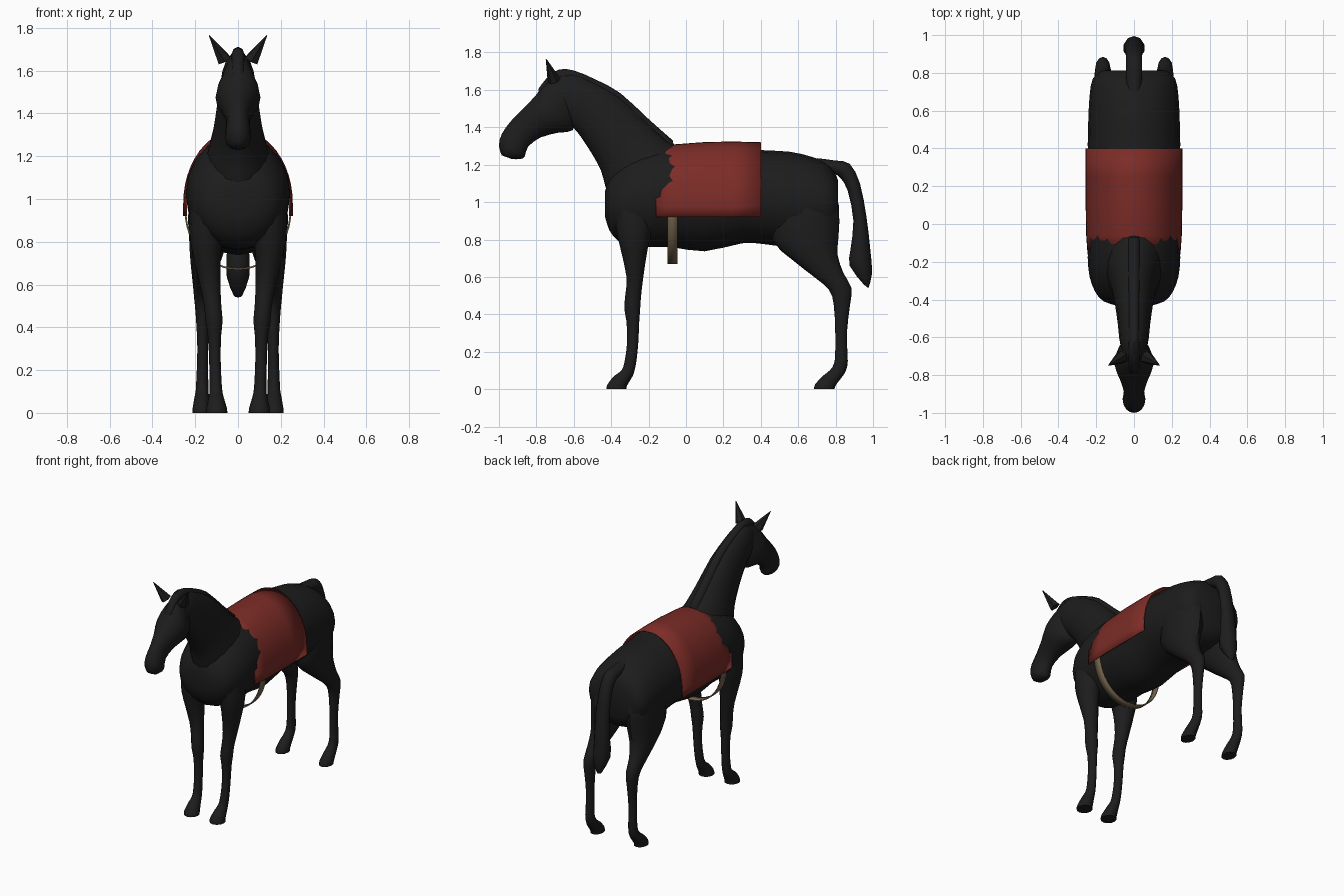
import bpy, bmesh, math
from mathutils import Vector


def material(name, rgb):
    m = bpy.data.materials.new(name)
    m.diffuse_color = (*rgb, 1)
    return m


COAT = material("black_coat", (0.012, 0.012, 0.012))
RED = material("red_cloth", (0.2, 0.025, 0.02))
TAN = material("tan_strap", (0.16, 0.12, 0.07))


def finish(name, bm, mat):
    bmesh.ops.recalc_face_normals(bm, faces=bm.faces)
    me = bpy.data.meshes.new(name)
    bm.to_mesh(me)
    bm.free()
    ob = bpy.data.objects.new(name, me)
    bpy.context.collection.objects.link(ob)
    me.materials.append(mat)
    bpy.ops.object.select_all(action='DESELECT')
    bpy.context.view_layer.objects.active = ob
    ob.select_set(True)
    bpy.ops.object.shade_smooth_by_angle(angle=math.radians(50))
    return ob


def smooth_rings(rings, steps):
    """Catmull-Rom interpolation between key rings."""
    out, n = [], len(rings)
    for i in range(n - 1):
        a, b, c, d = (rings[max(0, min(n - 1, i + k))] for k in (-1, 0, 1, 2))
        for s in range(steps):
            t = s / steps
            out.append([0.5 * (2 * q + (r - p) * t + (2 * p - 5 * q + 4 * r - w) * t * t
                               + (3 * q - p - 3 * r + w) * t ** 3)
                        for p, q, r, w in zip(a, b, c, d)])
    return out + [list(rings[-1])]


def loft(name, rings, side=1, sides=16, steps=2):
    """Skin ellipses; each ring is (y1, z1, y2, z2, half_width, x_centre)."""
    bm = bmesh.new()
    loops = []
    for y1, z1, y2, z2, hw, cx in smooth_rings(rings, steps):
        loop = []
        for k in range(sides):
            t = 2 * math.pi * k / sides
            c, s = math.cos(t) / 2, math.sin(t)
            loop.append(bm.verts.new((side * cx + hw * s,
                                      (y1 + y2) / 2 + (y1 - y2) * c,
                                      (z1 + z2) / 2 + (z1 - z2) * c)))
        loops.append(loop)
    for a, b in zip(loops, loops[1:]):
        for k in range(sides):
            j = (k + 1) % sides
            bm.faces.new((a[k], a[j], b[j], b[k]))
    bm.faces.new(loops[0])
    bm.faces.new(loops[-1])
    return finish(name, bm, COAT)


def shell(name, sections, mat, thickness):
    """Open sheet through rows of points, given thickness."""
    bm = bmesh.new()
    rows = [[bm.verts.new(p) for p in row] for row in sections]
    for a, b in zip(rows, rows[1:]):
        for k in range(len(a) - 1):
            bm.faces.new((a[k], a[k + 1], b[k + 1], b[k]))
    ob = finish(name, bm, mat)
    mod = ob.modifiers.new("thickness", 'SOLIDIFY')
    mod.thickness = thickness
    mod.offset = 0


# Torso: y, bottom, top, half width
torso = [(-0.432, 0.92, 1.06, 0.09), (-0.41, 0.85, 1.13, 0.16), (-0.36, 0.79, 1.20, 0.205),
         (-0.28, 0.765, 1.26, 0.235), (-0.18, 0.76, 1.29, 0.245), (-0.08, 0.76, 1.30, 0.242),
         (0.10, 0.737, 1.30, 0.242), (0.30, 0.78, 1.295, 0.242), (0.42, 0.775, 1.277, 0.245),
         (0.55, 0.76, 1.27, 0.242), (0.68, 0.77, 1.24, 0.235), (0.77, 0.80, 1.195, 0.218),
         (0.812, 0.88, 1.12, 0.17)]
loft("torso", [(y, t, y, b, w, 0) for y, b, t, w in torso], sides=20)

# Neck
loft("neck", [(-0.02, 1.29, -0.38, 0.95, 0.16, 0), (-0.10, 1.33, -0.43, 1.08, 0.145, 0),
              (-0.20, 1.425, -0.455, 1.17, 0.12, 0), (-0.35, 1.565, -0.51, 1.27, 0.10, 0),
              (-0.50, 1.65, -0.57, 1.36, 0.085, 0), (-0.61, 1.69, -0.605, 1.40, 0.078, 0),
              (-0.70, 1.675, -0.64, 1.43, 0.065, 0)])

# Head
loft("head", [(-0.66, 1.70, -0.58, 1.48, 0.05, 0), (-0.745, 1.645, -0.605, 1.385, 0.085, 0),
              (-0.80, 1.575, -0.68, 1.372, 0.105, 0), (-0.86, 1.51, -0.78, 1.345, 0.075, 0),
              (-0.93, 1.44, -0.845, 1.295, 0.054, 0), (-0.985, 1.365, -0.862, 1.245, 0.06, 0),
              (-1.0, 1.30, -0.885, 1.23, 0.055, 0), (-0.985, 1.25, -0.93, 1.23, 0.03, 0)])

# Mane ridge with forelock
ridge = [(-0.79, 1.60), (-0.74, 1.665), (-0.68, 1.705), (-0.60, 1.70), (-0.48, 1.65),
         (-0.35, 1.578), (-0.20, 1.44), (-0.07, 1.325)]
loft("mane", [(y, z + 0.004, y + 0.01, z - 0.07, 0.03, 0) for y, z in ridge], sides=8)

# Tail: outer edge, inner edge, half width
loft("tail", [(0.70, 1.235, 0.72, 1.16, 0.04, 0), (0.80, 1.222, 0.79, 1.15, 0.045, 0),
              (0.875, 1.205, 0.825, 1.13, 0.045, 0), (0.93, 1.10, 0.865, 1.06, 0.045, 0),
              (0.965, 0.92, 0.895, 0.90, 0.05, 0), (0.985, 0.75, 0.88, 0.75, 0.055, 0),
              (0.995, 0.62, 0.875, 0.66, 0.055, 0), (0.975, 0.54, 0.95, 0.56, 0.02, 0)], sides=10)

front_leg = [(-0.39, 1.02, -0.16, 1.02, 0.08, 0.14), (-0.375, 0.86, -0.18, 0.86, 0.08, 0.148),
             (-0.35, 0.75, -0.205, 0.75, 0.066, 0.147), (-0.318, 0.60, -0.228, 0.60, 0.048, 0.13),
             (-0.325, 0.50, -0.24, 0.50, 0.04, 0.118), (-0.33, 0.43, -0.245, 0.43, 0.04, 0.112),
             (-0.318, 0.36, -0.25, 0.36, 0.031, 0.11), (-0.315, 0.25, -0.255, 0.25, 0.027, 0.108),
             (-0.328, 0.15, -0.265, 0.15, 0.028, 0.105), (-0.345, 0.10, -0.275, 0.10, 0.03, 0.103),
             (-0.385, 0.07, -0.285, 0.07, 0.036, 0.102), (-0.42, 0.025, -0.315, 0.02, 0.048, 0.10),
             (-0.425, 0, -0.318, 0, 0.05, 0.10)]
hind_leg = [(0.52, 1.15, 0.77, 1.13, 0.08, 0.11), (0.47, 0.98, 0.818, 0.98, 0.10, 0.132),
            (0.46, 0.80, 0.815, 0.81, 0.088, 0.14), (0.57, 0.69, 0.81, 0.72, 0.07, 0.152),
            (0.685, 0.60, 0.842, 0.62, 0.05, 0.162), (0.765, 0.53, 0.885, 0.54, 0.04, 0.165),
            (0.79, 0.45, 0.877, 0.45, 0.032, 0.165), (0.798, 0.30, 0.86, 0.30, 0.025, 0.165),
            (0.795, 0.15, 0.865, 0.15, 0.028, 0.167), (0.768, 0.10, 0.855, 0.10, 0.03, 0.168),
            (0.73, 0.07, 0.838, 0.07, 0.035, 0.169), (0.69, 0.025, 0.80, 0.02, 0.042, 0.17),
            (0.685, 0, 0.795, 0, 0.043, 0.17)]

for side, label in ((-1, "right"), (1, "left")):
    loft(f"front_leg_{label}", front_leg, side, sides=12)
    loft(f"hind_leg_{label}", hind_leg, side, sides=12)
    # Ear: leaning pointed cone
    bm = bmesh.new()
    base, tip = Vector((side * 0.065, -0.705, 1.65)), Vector((side * 0.135, -0.748, 1.765))
    axis = tip - base
    bmesh.ops.create_cone(bm, cap_ends=True, segments=6, radius1=0.036, radius2=0.002,
                          depth=axis.length)
    bmesh.ops.transform(bm, matrix=axis.to_track_quat('Z', 'Y').to_matrix().to_4x4(), verts=bm.verts)
    bmesh.ops.translate(bm, vec=(base + tip) / 2, verts=bm.verts)
    finish(f"ear_{label}", bm, COAT)

# Saddle blanket: y, half width, top
blanket = []
for y, w, top in ((-0.16, 0.242, 1.285), (-0.06, 0.249, 1.305), (0.1, 0.252, 1.317),
                  (0.25, 0.252, 1.32), (0.40, 0.252, 1.316)):
    arc = [math.pi * k / 24 for k in range(25)]
    blanket.append([(w, y, 0.92)] + [(w * math.cos(t), y, 0.98 + (top - 0.98) * math.sin(t))
                                     for t in arc] + [(-w, y, 0.92)])
shell("saddle_blanket", blanket, RED, 0.008)

# Girth strap looping under the belly
shell("girth_strap", [[(0.245 * math.cos(t), y, 0.94 - 0.268 * math.sin(t))
                       for t in (math.pi * k / 24 for k in range(25))]
                      for y in (-0.10, -0.045)], TAN, 0.008)
